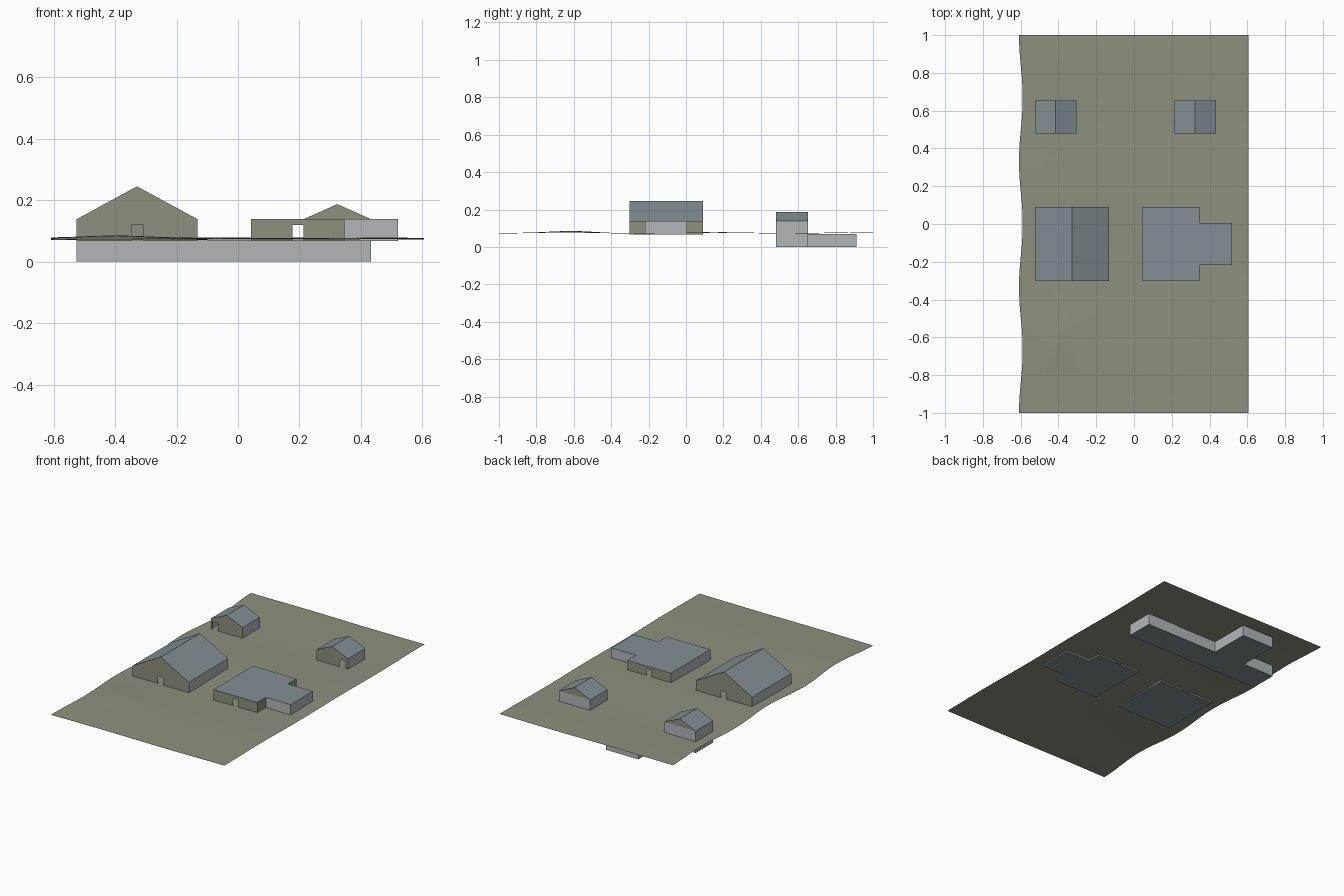
import bpy, bmesh
from math import sin, cos, pi, exp

cube = bpy.data.objects.get("Cube")
if cube:
    bpy.data.objects.remove(cube)


def material(name, rgb):
    m = bpy.data.materials.new(name)
    m.use_nodes = True
    m.diffuse_color = (*rgb, 1)
    bsdf = next(n for n in m.node_tree.nodes if n.type == 'BSDF_PRINCIPLED')
    bsdf.inputs["Base Color"].default_value = (*rgb, 1)
    return m


GREEN = material("olive green", (0.27, 0.28, 0.21))
SLATE = material("slate blue", (0.23, 0.28, 0.30))
GREY = material("pale grey", (0.44, 0.47, 0.49))

GROUND, FLOOR, EAVE, DOOR = 0.075, 0.067, 0.138, 0.12


def finish(name, bm, mat):
    mesh = bpy.data.meshes.new(name)
    bm.to_mesh(mesh)
    bm.free()
    mesh.materials.append(mat)
    obj = bpy.data.objects.new(name, mesh)
    bpy.context.collection.objects.link(obj)
    return obj


def sheet(name, polys, mat):
    bm = bmesh.new()
    for poly in polys:
        bm.faces.new([bm.verts.new(p) for p in poly])
    bmesh.ops.remove_doubles(bm, verts=bm.verts, dist=1e-5)
    return finish(name, bm, mat)


def wall(a, b, z0=FLOOR, z1=EAVE):
    """Upright rectangle above the plan segment a-b."""
    return [(*a, z0), (*b, z0), (*b, z1), (*a, z1)]


def facade(x0, x1, y, door=None, ridge=None, facing=-1):
    """Wall across x with an optional doorway notch and gable peak."""
    pts = [(x0, FLOOR)]
    if door:
        d0, d1 = door
        pts += [(d0, FLOOR), (d0, DOOR), (d1, DOOR), (d1, FLOOR)]
    pts += [(x1, FLOOR), (x1, EAVE)]
    if ridge:
        pts.append(((x0 + x1) / 2, ridge))
    pts.append((x0, EAVE))
    return [(x, y, z) for x, z in pts[::-facing]]


def flat(outline, z, up=True):
    return [(x, y, z) for x, y in (outline if up else outline[::-1])]


def rect(x0, x1, y0, y1):
    return [(x0, y0), (x1, y0), (x1, y1), (x0, y1)]


def gabled_house(name, x0, x1, y0, y1, ridge, door, through):
    xm = (x0 + x1) / 2
    sheet(name + "_front_wall", [facade(x0, x1, y0, door, ridge)], GREEN)
    sides = [wall((x1, y0), (x1, y1)), wall((x0, y1), (x0, y0))]
    if through:
        sheet(name + "_back_wall", [facade(x0, x1, y1, door, ridge, 1)], GREEN)
    else:
        sides.append(wall((x1, y1), (x0, y1)))
        sheet(name + "_back_gable",
              [[(x1, y1, EAVE), (x0, y1, EAVE), (xm, y1, ridge)]], GREEN)
    sheet(name + "_plain_walls", sides, GREY)
    sheet(name + "_roof",
          [[(x0, y1, EAVE), (x0, y0, EAVE), (xm, y0, ridge), (xm, y1, ridge)],
           [(x1, y0, EAVE), (x1, y1, EAVE), (xm, y1, ridge), (xm, y0, ridge)]], SLATE)
    sheet(name + "_floor", [flat(rect(x0, x1, y0, y1), FLOOR, False)], SLATE)


# Gently rolling ground with one wavy edge
bm = bmesh.new()
bmesh.ops.create_grid(bm, x_segments=36, y_segments=60, size=1)
for v in bm.verts:
    x, y = v.co.x * 0.605, v.co.y
    west = (0.605 - x) / 1.21
    z = GROUND + 0.0035 * cos(2 * pi * (y + 0.65) / 0.8) * (0.5 + 0.5 * west)
    z += 0.001 * sin(7 * x + 3 * y)
    z += 0.006 * exp(-((x + 0.4) ** 2 + (y + 0.6) ** 2) / 0.02)
    x += west ** 8 * (0.006 - 0.01 * cos(3 * pi * (1 - y)))
    v.co = (x, y, z)
finish("ground", bm, GREEN)

# Large house and the two small houses
gabled_house("large_house", -0.525, -0.132, -0.303, 0.09, 0.245, (-0.347, -0.308), True)
gabled_house("small_house_right", -0.525, -0.305, 0.48, 0.653, 0.187, (-0.515, -0.475), False)
gabled_house("small_house_left", 0.213, 0.433, 0.48, 0.653, 0.187, (0.375, 0.415), False)

# Flat-roofed house with a side annex
X0, X1, X2, Y0, Y1, Y2, Y3 = 0.042, 0.347, 0.52, -0.303, -0.218, 0.005, 0.09
opening = (0.177, 0.213)
sheet("flat_house_door_walls",
      [facade(X0, X1, Y0, opening), facade(X0, X1, Y3, opening, None, 1),
       wall((X1, Y0), (X1, Y1)), wall((X1, Y2), (X1, Y3))], GREEN)
sheet("flat_house_plain_wall", [wall((X0, Y3), (X0, Y0))], GREY)
sheet("annex_walls",
      [wall((X1, Y1), (X2, Y1)), wall((X2, Y1), (X2, Y2)), wall((X2, Y2), (X1, Y2))], GREY)
plan = [(X0, Y0), (X1, Y0), (X1, Y1), (X2, Y1), (X2, Y2), (X1, Y2), (X1, Y3), (X0, Y3)]
sheet("flat_house_roof", [flat(plan, EAVE)], SLATE)
sheet("flat_house_floor", [flat(plan, FLOOR, False)], SLATE)

# Cellar passage below the small houses
plan = [(-0.525, 0.48), (0.433, 0.48), (0.433, 0.653), (-0.08, 0.653),
        (-0.08, 0.912), (-0.305, 0.912), (-0.305, 0.653), (-0.525, 0.653)]
sheet("cellar_walls",
      [wall(a, b, 0, 0.07) for a, b in zip(plan, plan[1:] + plan[:1])], GREY)
sheet("cellar_floor", [flat(plan, 0, False)], SLATE)
